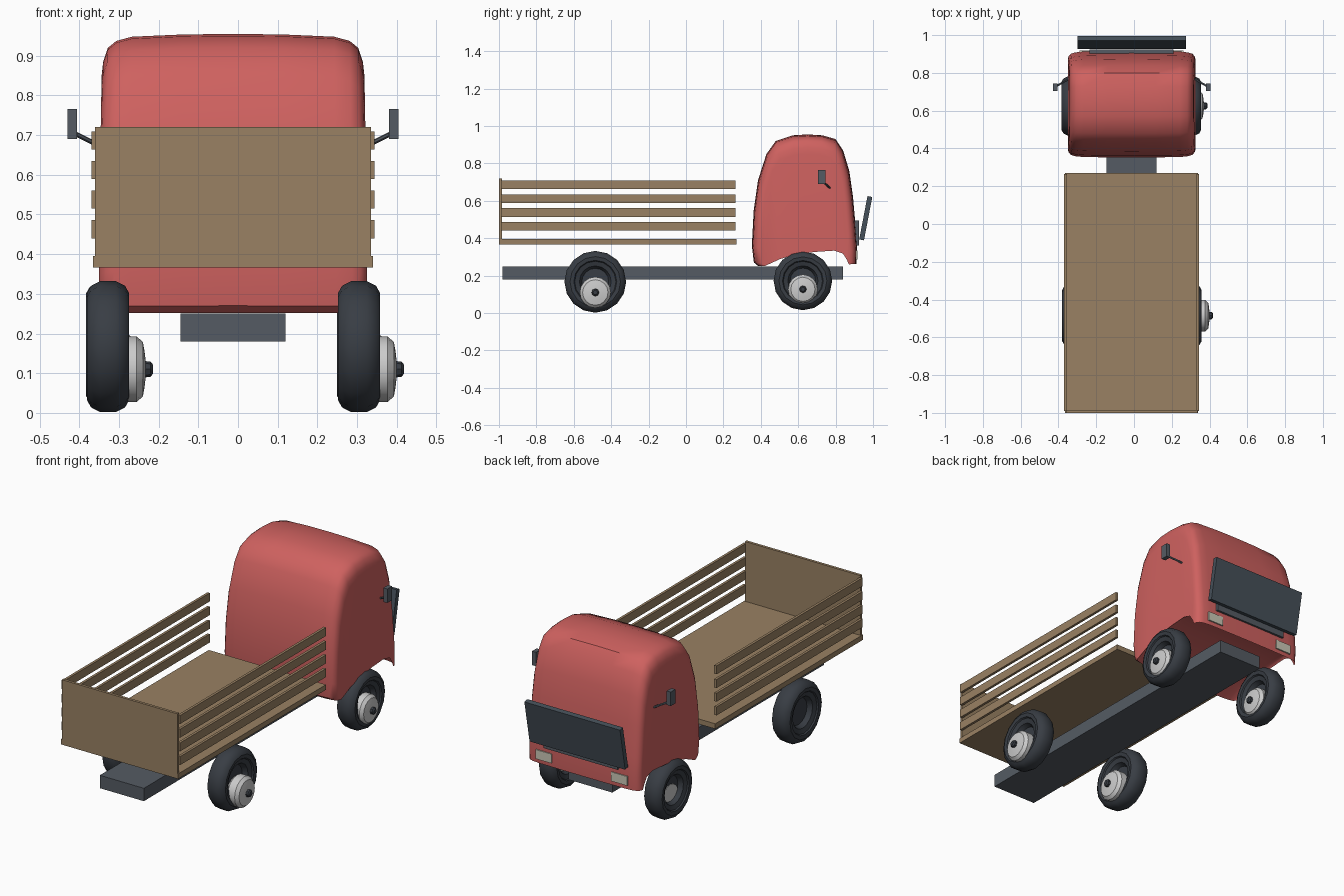
import bpy, bmesh, math
from mathutils import Vector

if "Cube" in bpy.data.objects:
    bpy.data.objects.remove(bpy.data.objects["Cube"])

CX = -0.0125  # the body's mid-plane

def mat(name, c):
    m = bpy.data.materials.new(name)
    m.diffuse_color = (*c, 1)
    m.use_nodes = True
    m.node_tree.nodes["Principled BSDF"].inputs["Base Color"].default_value = m.diffuse_color
    return m

RED = mat("red_paint", (0.62, 0.12, 0.115))
WOOD = mat("wood", (0.32, 0.22, 0.125))
STEEL = mat("dark_steel", (0.09, 0.105, 0.125))
RUBBER = mat("rubber", (0.04, 0.047, 0.058))
GLASS = mat("dark_panel", (0.06, 0.08, 0.10))
HUB = mat("hub_metal", (0.65, 0.65, 0.65))
LAMP = mat("lamp", (0.6, 0.58, 0.47))

def finish(name, bm, material, smooth=None):
    bmesh.ops.remove_doubles(bm, verts=bm.verts, dist=1e-5)
    bmesh.ops.recalc_face_normals(bm, faces=bm.faces)
    me = bpy.data.meshes.new(name)
    bm.to_mesh(me)
    bm.free()
    ob = bpy.data.objects.new(name, me)
    bpy.context.collection.objects.link(ob)
    me.materials.append(material)
    if smooth:
        bpy.ops.object.select_all(action='DESELECT')
        ob.select_set(True)
        bpy.context.view_layer.objects.active = ob
        bpy.ops.object.shade_smooth_by_angle(angle=math.radians(smooth))
    return ob

def box(name, x, y, z, material):
    bm = bmesh.new()
    bmesh.ops.create_cube(bm, size=1)
    for v in bm.verts:
        v.co = Vector(a[0] + (c + 0.5) * (a[1] - a[0]) for a, c in zip((x, y, z), v.co))
    return finish(name, bm, material)

def lathe(name, profile, centre, material, n=16, smooth=35):
    # profile of (x, radius) turned about the x axis
    bm = bmesh.new()
    rings = [[bm.verts.new((centre[0] + x,
                            centre[1] + r * math.cos(2 * math.pi * i / n),
                            centre[2] + r * math.sin(2 * math.pi * i / n)))
              for i in range(n)] for x, r in profile]
    for a, b in zip(rings, rings[1:]):
        for i in range(n):
            j = (i + 1) % n
            bm.faces.new((a[i], a[j], b[j], b[i]))
    bm.faces.new(rings[0])
    bm.faces.new(rings[-1])
    return finish(name, bm, material, smooth)

# Chassis rail and load bed
box("chassis", (-0.145, 0.12), (-0.98, 0.84), (0.18, 0.25), STEEL)
box("bed_floor", (-0.365, 0.34), (-1.0, 0.27), (0.367, 0.395), WOOD)
box("tailboard", (-0.36, 0.335), (-1.0, -0.985), (0.385, 0.72), WOOD)
for i in range(4):
    z = 0.44 + i * 0.0745
    for s, side in ((-1, "left"), (1, "right")):
        x = sorted((CX + s * 0.343, CX + s * 0.357))
        box(f"{side}_slat_{i + 1}", x, (-0.99, 0.265), (z, z + 0.046), WOOD)

# Cab: side profile (y, z) lofted across x, shrinking near each side
profile = [(0.385, 0.252), (0.363, 0.27), (0.352, 0.36), (0.362, 0.55), (0.385, 0.71),
           (0.43, 0.85), (0.48, 0.92), (0.57, 0.95), (0.65, 0.955), (0.73, 0.95),
           (0.80, 0.93), (0.84, 0.87), (0.873, 0.76), (0.893, 0.62), (0.908, 0.45),
           (0.915, 0.35), (0.912, 0.262), (0.90, 0.29), (0.875, 0.33), (0.82, 0.348),
           (0.70, 0.34), (0.58, 0.325), (0.48, 0.295)]
half = [(0.338, 0.85), (0.334, 0.90), (0.322, 0.95), (0.30, 0.975), (0.26, 0.99), (0.13, 0.998)]
stations = [(-x, s) for x, s in half] + [(0, 1)] + [(x, s) for x, s in reversed(half)]
bm = bmesh.new()
loops = []
for x, s in stations:
    ring = []
    for y, z in profile:
        w = 1 - 0.02 * max(0, (z - 0.5) / 0.45)   # slight taper upwards
        ring.append(bm.verts.new((CX + x * w, 0.635 + (y - 0.635) * s, 0.252 + (z - 0.252) * s)))
    loops.append(ring)
n = len(profile)
for a, b in zip(loops, loops[1:]):
    for i in range(n):
        j = (i + 1) % n
        bm.faces.new((a[i], a[j], b[j], b[i]))
for cap in (loops[0], loops[-1]):
    bmesh.ops.triangulate(bm, faces=[bm.faces.new(cap)])
finish("cab", bm, RED, 40)

# Tilted front panel, grille behind it, and lamps
panel = box("front_panel", (-0.30, 0.275), (-0.013, 0.013), (-0.118, 0.118), GLASS)
panel.rotation_euler = (-math.atan2(0.045, 0.235), 0, 0)
panel.location = (0, 0.961, 0.507)
box("grille", (-0.235, 0.21), (0.895, 0.925), (0.36, 0.495), STEEL)
for s, side in ((-1, "left"), (1, "right")):
    x = sorted((CX + s * 0.18, CX + s * 0.275))
    box(f"{side}_headlamp", x, (0.885, 0.918), (0.285, 0.335), LAMP)

    # Mirrors on short arms
    x = sorted((CX + s * 0.393, CX + s * 0.417))
    box(f"{side}_mirror", x, (0.705, 0.745), (0.69, 0.766), STEEL)
    a = Vector((CX + s * 0.395, 0.732, 0.702))
    b = Vector((CX + s * 0.325, 0.772, 0.667))
    bm = bmesh.new()
    bmesh.ops.create_cone(bm, cap_ends=True, segments=6, radius1=0.006, radius2=0.006, depth=(b - a).length)
    arm = finish(f"{side}_mirror_arm", bm, STEEL)
    arm.rotation_mode = 'QUATERNION'
    arm.rotation_quaternion = (b - a).to_track_quat('Z', 'Y')
    arm.location = (a + b) / 2

# Wheels: dished tyres, with hubs hanging low on the +x face of every wheel
tyre = [(-0.01, 0.02), (-0.01, 0.072), (-0.035, 0.085), (-0.043, 0.11), (-0.05, 0.115),
        (-0.053, 0.135), (-0.043, 0.153), (-0.02, 0.165)]
tyre = tyre + [(-x, r) for x, r in reversed(tyre)]
hub = [(0.015, 0.07), (0.03, 0.083), (0.072, 0.083), (0.088, 0.068), (0.092, 0.045), (0.095, 0.02)]
cap = [(0.09, 0.021), (0.107, 0.019), (0.113, 0.012)]
for end, y, z, k, dx, drop in (("rear", -0.485, 0.167, 1.0, 0, 0.057),
                               ("front", 0.625, 0.172, 0.95, -0.03, 0.045)):
    for side, x in (("left", -0.3275), ("right", 0.305)):
        sc = lambda p: [(a, r * k) for a, r in p]
        lathe(f"{end}_{side}_tyre", sc(tyre), (x + dx * 0.1, y, z), RUBBER)
        lathe(f"{end}_{side}_hub", sc(hub), (x + dx, y, z - drop), HUB)
        lathe(f"{end}_{side}_hub_cap", sc(cap), (x + dx, y, z - drop), RUBBER, n=8)
